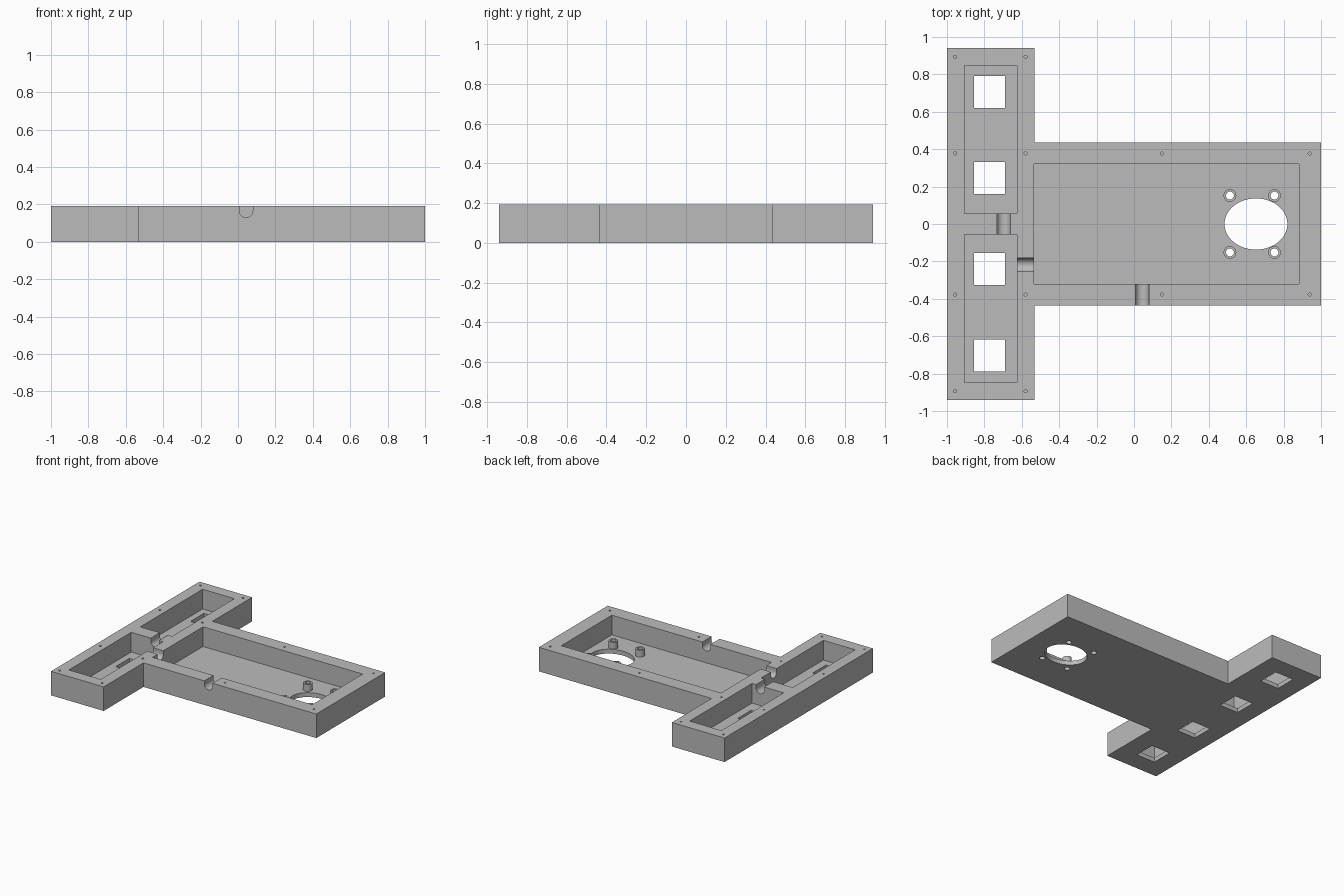
import bpy
import bmesh
from mathutils import Matrix, Vector

if "Cube" in bpy.data.objects:
    bpy.data.objects.remove(bpy.data.objects["Cube"], do_unlink=True)

TOP, FLOOR, POST_TOP = 0.193, 0.035, 0.09

grey = bpy.data.materials.new("plain grey")
grey.use_nodes = True
grey.diffuse_color = (0.5, 0.5, 0.5, 1)
grey.node_tree.nodes["Principled BSDF"].inputs["Base Color"].default_value = (0.5, 0.5, 0.5, 1)


def to_object(name, bm):
    bmesh.ops.recalc_face_normals(bm, faces=bm.faces)
    mesh = bpy.data.meshes.new(name)
    bm.to_mesh(mesh)
    bm.free()
    mesh.materials.append(grey)
    obj = bpy.data.objects.new(name, mesh)
    bpy.context.collection.objects.link(obj)
    return obj


def prism(name, outline, z0, z1):
    bm = bmesh.new()
    face = bm.faces.new([bm.verts.new((x, y, z0)) for x, y in outline])
    walls = bmesh.ops.extrude_face_region(bm, geom=[face])["geom"]
    bmesh.ops.translate(bm, vec=(0, 0, z1 - z0),
                        verts=[g for g in walls if isinstance(g, bmesh.types.BMVert)])
    return to_object(name, bm)


def box(name, x0, x1, y0, y1, z0, z1):
    return prism(name, [(x0, y0), (x1, y0), (x1, y1), (x0, y1)], z0, z1)


def cylinder(name, start, end, rx, ry=None, sides=32):
    start, end = Vector(start), Vector(end)
    axis = end - start
    turn = axis.to_track_quat('Z', 'Y').to_matrix().to_4x4()
    bm = bmesh.new()
    bmesh.ops.create_cone(bm, cap_ends=True, segments=sides, radius1=1, radius2=1, depth=axis.length,
                          matrix=Matrix.Translation((start + end) / 2) @ turn
                          @ Matrix.Diagonal((rx, ry or rx, 1, 1)))
    return to_object(name, bm)


def cut(obj, cutter):
    mod = obj.modifiers.new("cut", 'BOOLEAN')
    mod.operation, mod.solver, mod.object = 'DIFFERENCE', 'EXACT', cutter
    select(obj)
    bpy.ops.object.modifier_apply(modifier=mod.name)
    bpy.data.objects.remove(cutter, do_unlink=True)


def select(obj):
    bpy.ops.object.select_all(action='DESELECT')
    obj.select_set(True)
    bpy.context.view_layer.objects.active = obj


def wire_channel(start, end):
    """Round-bottomed slot, open at the top edge of the walls."""
    r, z = 0.036, 0.166
    a, b = Vector((*start, z)), Vector((*end, z))
    side = Vector((r, r, 0)) - Vector((abs(b.x - a.x) and r, abs(b.y - a.y) and r, 0))
    lo, hi = a - side, b + side
    cut(body, cylinder("channel_round", a, b, r))
    cut(body, box("channel_slot", lo.x, hi.x, lo.y, hi.y, z, TOP + 0.05))


# T-shaped housing
body = prism("housing", [(-1, -0.94), (-0.533, -0.94), (-0.533, -0.436), (1, -0.436),
                         (1, 0.436), (-0.533, 0.436), (-0.533, 0.94), (-1, 0.94)], 0, TOP)

# Open trays
cut(body, box("main_tray", -0.534, 0.882, -0.32, 0.32, FLOOR, TOP + 0.1))
for s in (-1, 1):
    y0, y1 = sorted((s * 0.057, s * 0.847))
    cut(body, box("side_tray", -0.907, -0.625, y0, y1, FLOOR, TOP + 0.1))

# Square windows through the side tray floors
for y in (-0.703, -0.24, 0.246, 0.706):
    cut(body, box("window", -0.856, -0.69, y - 0.086, y + 0.086, -0.1, 0.1))

# Oval opening
cut(body, cylinder("oval", (0.652, 0, -0.1), (0.652, 0, 0.1), 0.168, 0.137, 64))

# Hollow mounting posts around the oval
for x in (0.513, 0.751):
    for y in (-0.152, 0.152):
        post = cylinder("mounting_post", (x, y, FLOOR - 0.003), (x, y, POST_TOP), 0.034)
        for part in (post, body):
            cut(part, cylinder("bore", (x, y, -0.1), (x, y, 0.15), 0.021))
        select(post)
        bpy.ops.object.shade_smooth_by_angle()

# Wire channels across the walls
wire_channel((-0.697, -0.08), (-0.697, 0.08))
wire_channel((-0.65, -0.219), (-0.51, -0.219))
wire_channel((0.043, -0.46), (0.043, -0.3))

# Screw holes in the rim
screws = [(x, 0.377) for x in (-0.957, -0.58, 0.149, 0.939)]
screws += [(x, 0.893) for x in (-0.957, -0.58)]
for x, y in screws:
    for s in (-1, 1):
        cut(body, cylinder("screw_hole", (x, s * y, 0.09), (x, s * y, TOP + 0.05), 0.008, sides=16))

select(body)
bpy.ops.object.shade_smooth_by_angle()
